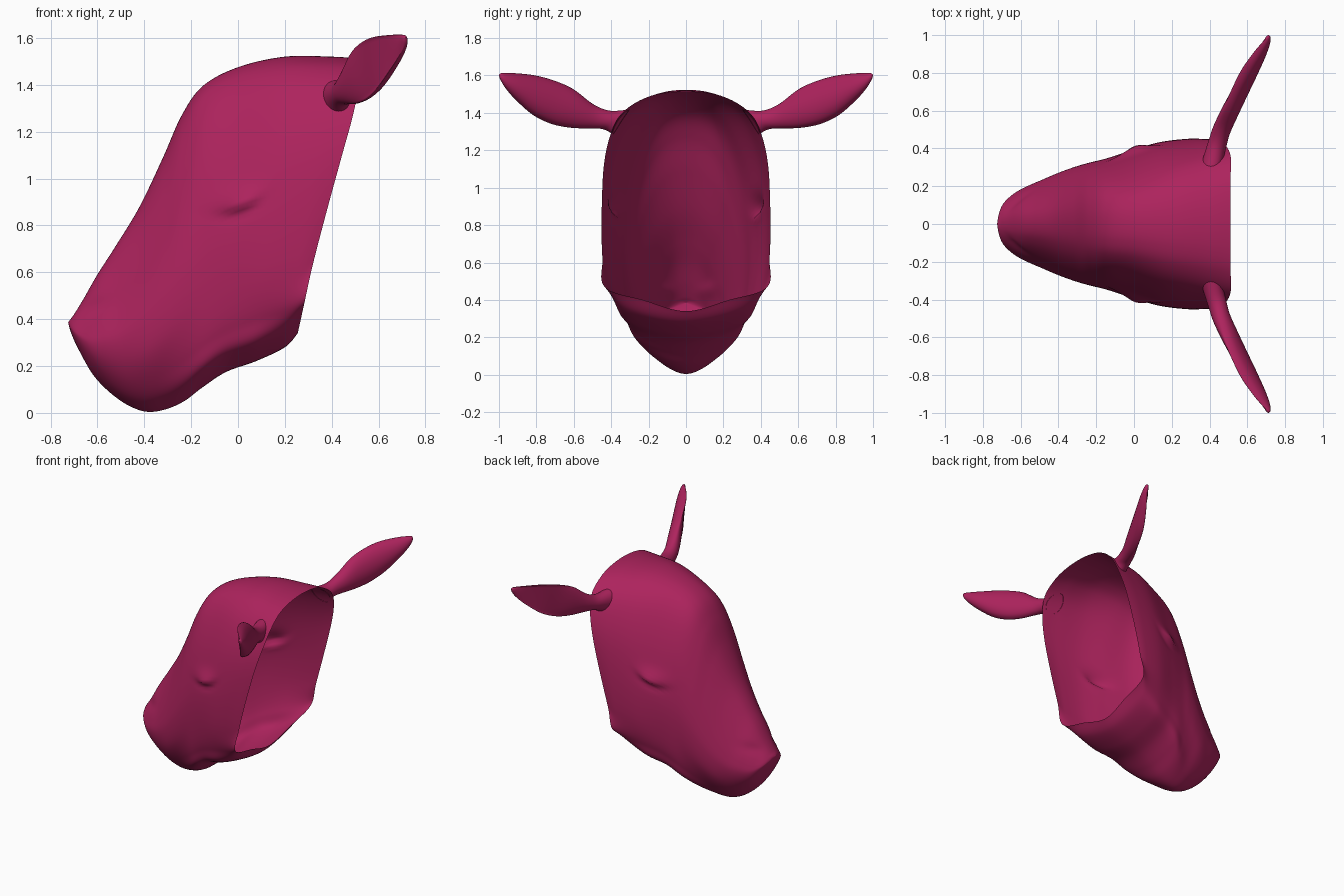
import bpy, bmesh, math
from mathutils import Vector
from mathutils.bvhtree import BVHTree

if "Cube" in bpy.data.objects:
    bpy.data.objects.remove(bpy.data.objects["Cube"])

skin = bpy.data.materials.new("raspberry")
skin.diffuse_color = (0.42, 0.017, 0.11, 1)
skin.use_nodes = True
skin.node_tree.nodes["Principled BSDF"].inputs["Base Color"].default_value = skin.diffuse_color


def catmull(p, t):
    a, b, c, d = p
    return 0.5 * (2 * b + (c - a) * t + (2 * a - 5 * b + 4 * c - d) * t * t
                  + (3 * b - a - 3 * c + d) * t ** 3)


def smooth_path(pts, n, closed=False):
    """Points on a smooth curve through pts, n per span."""
    out, m = [], len(pts)
    for i in range(m if closed else m - 1):
        if closed:
            q = [pts[(i + k) % m] for k in (-1, 0, 1, 2)]
        else:
            q = [pts[min(max(i + k, 0), m - 1)] for k in (-1, 0, 1, 2)]
        out += [catmull(q, j / n) for j in range(n)]
    return out if closed else out + [pts[-1]]


def skin_rings(name, rings):
    """Join rings into an open smooth shell."""
    bm = bmesh.new()
    rows = [[bm.verts.new(p) for p in r] for r in rings]
    n = len(rows[0])
    for a, b in zip(rows, rows[1:]):
        for i in range(n):
            bm.faces.new((a[i], a[(i + 1) % n], b[(i + 1) % n], b[i]))
    bmesh.ops.remove_doubles(bm, verts=bm.verts, dist=0.0003)
    bmesh.ops.recalc_face_normals(bm, faces=bm.faces)
    for f in bm.faces:
        f.smooth = True
    me = bpy.data.meshes.new(name)
    bm.to_mesh(me)
    tree = BVHTree.FromBMesh(bm)
    bm.free()
    me.materials.append(skin)
    ob = bpy.data.objects.new(name, me)
    bpy.context.collection.objects.link(ob)
    return tree


def loft(control, along, around):
    """Smooth surface through control rings."""
    dense = [smooth_path(r, around, True) for r in control]
    cols = [smooth_path(list(c), along) for c in zip(*dense)]
    return [list(r) for r in zip(*cols)]


# Half cross-sections: (fraction down the section, share of half width)
NECK = [(0, 0), (.012, .33), (.045, .58), (.11, .79), (.21, .91), (.35, .98),
        (.55, 1), (.75, .99), (.89, .965), (.95, .5), (1, 0)]
BROW = [(0, 0), (.01, .24), (.045, .45), (.12, .64), (.24, .81), (.38, .93),
        (.55, 1), (.72, .98), (.86, .89), (.95, .71), (1, 0)]
MUZZLE = [(0, 0), (.02, .23), (.08, .43), (.17, .61), (.30, .79), (.45, .94),
          (.58, 1), (.72, .92), (.85, .71), (.95, .40), (1, 0)]

# Head stations: top x, z, bottom x, z, half width
STATIONS = [
    (.512, 1.512, .255, .34, .45), (.40, 1.52, .20, .28, .45),
    (.20, 1.52, .08, .222, .43), (0, 1.475, -.05, .175, .383),
    (-.15, 1.395, -.15, .11, .345), (-.24, 1.27, -.23, .05, .325),
    (-.32, 1.09, -.31, .015, .302), (-.42, .88, -.39, .005, .27),
    (-.52, .715, -.47, .033, .232), (-.60, .59, -.55, .09, .197),
    (-.66, .485, -.62, .165, .16), (-.70, .42, -.68, .27, .112),
    (-.717, .397, -.71, .335, .062), (-.725, .385, -.725, .385, 0)]


def head_ring(k):
    tx, tz, bx, bz, w = STATIONS[k]
    half = []
    for j in range(len(NECK)):
        jaw = j > 7                 # the jaw changes shape sooner than the brow
        if k <= 4:
            a, b, t = NECK[j], BROW[j], min(k / (1.5 if jaw else 3), 1)
        else:
            a, b, t = BROW[j], MUZZLE[j], min((k - 4) / (2.5 if jaw else 4), 1)
        f, r = a[0] + (b[0] - a[0]) * t, a[1] + (b[1] - a[1]) * t
        x = tx + (bx - tx) * f
        if k == 0:      # the neck opening is upright near the top
            x = .512 if f < .15 else x + .045 * max(0, 1 - f / .7)
        half.append(Vector((x, w * r, tz + (bz - tz) * f)))
    return half + [Vector((p.x, -p.y, p.z)) for p in half[-2:0:-1]]


def sculpt(p):
    """Closed eyelids and a shallow groove behind the nose."""
    side = math.copysign(1, p.y) if abs(p.y) > .02 else 0
    # eyelid: soft above, sharp crease below
    dx, dz = p.x - .01, p.z - .885
    u, v = dx * .94 + dz * .34, dz * .94 - dx * .34
    v -= 1.6 * u * u
    lid = math.exp(-(u / .085) ** 2) * math.exp(-(v / (.065 if v > 0 else .018)) ** 2)
    # slight hollow just under the lid
    dip = math.exp(-(u / .10) ** 2) * math.exp(-((v + .035) / .022) ** 2)
    # groove above the lip
    g = math.exp(-((p.x + .63) / .07) ** 2) * math.exp(-((p.z - .45 - (p.x + .63) * .3) / .035) ** 2)
    p.y += side * (.032 * lid - .006 * dip - .010 * g * min(1, abs(p.y) / .1))
    return p


rings = loft([head_ring(k) for k in range(len(STATIONS))], 10, 10)
head_surface = skin_rings("head", [[sculpt(p) for p in r] for r in rings])

# Ear stations: y, x, z, half height, thickness, cup (1 = round stem, negative = hollow leaf)
EAR = [(.35, .422, 1.352, .066, .066, 1), (.425, .442, 1.362, .05, .052, 1),
       (.50, .465, 1.383, .066, .054, .8), (.60, .512, 1.425, .105, .066, .4),
       (.70, .565, 1.458, .118, .074, .1), (.80, .617, 1.495, .107, .074, 0),
       (.90, .672, 1.542, .07, .056, 0), (.96, .702, 1.574, .04, .032, .2),
       (.99, .713, 1.594, .018, .012, 1), (1.0, .714, 1.603, 0, 0, 1)]


def ear_ring(y, x, z, h, th, cup, side):
    ring = []
    shear = max(0, .5 - y) * 4      # the root follows the slope of the head
    for i in range(12):
        a = math.tau * i / 12
        s = math.sin(a)
        n = th * (s if s > 0 else s * cup) - th * .5 * (1 - cup)
        v = h * math.cos(a)
        lean = -.12 * v             # upper edge leans forward
        p = Vector((x + .87 * n + lean, side * (y - .45 * n - shear * v), z + v))
        if y < .4:                  # the root sits on the head
            hit = head_surface.ray_cast(Vector((p.x, side * 2, p.z)), Vector((0, -side, 0)))[0]
            if hit:
                p.y = hit.y - side * .002
        ring.append(p)
    return ring


# Ears, one per side
for side, name in ((1, "left_ear"), (-1, "right_ear")):
    skin_rings(name, loft([ear_ring(*e, side) for e in EAR], 6, 4))
